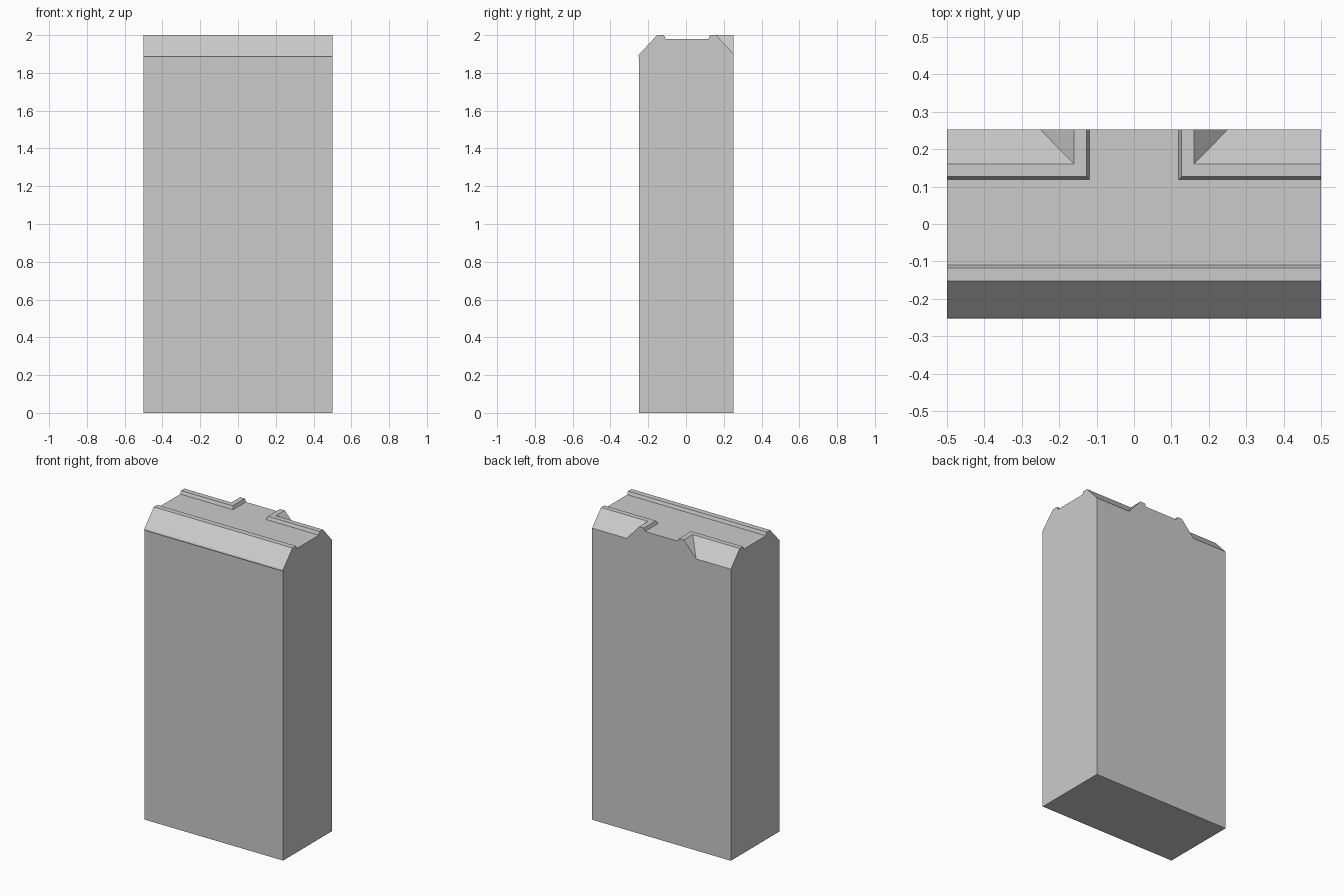
import bpy, bmesh

if "Cube" in bpy.data.objects:
    bpy.data.objects.remove(bpy.data.objects["Cube"])

HALF, BACK, FLOOR = 0.5, 0.252, 1.98

# Front cross-section (y, z): base, drip lip, sloped coping, ridge, walkway
front = [(-0.249, 0.0), (-0.249, 1.883), (-0.252, 1.888), (-0.249, 1.897),
         (-0.153, 2.0), (-0.117, 2.0), (-0.109, FLOOR)]
# Back parapet steps (inset, z), turning the corner into the side opening
parapet = [(0.119, FLOOR), (0.127, 2.0), (0.161, 2.0)]
EAVE_X, EAVE_Z = 0.25, 1.9

bm = bmesh.new()
cache = {}


def v(*co):
    if co not in cache:
        cache[co] = bm.verts.new(co)
    return cache[co]


def face(*pts):
    bm.faces.new([v(*p) for p in pts])


# Front wall and coping strips
inner = [(0.0, y, z) for y, z in front]
outer = [(HALF, y, z) for y, z in front]
for i in range(len(front) - 1):
    face(inner[i], outer[i], outer[i + 1], inner[i + 1])

# L-shaped back parapet strips
rows = [[(o, BACK, z), (o, o, z), (HALF, o, z)] for o, z in parapet]
for a, b in zip(rows, rows[1:]):
    for i in range(2):
        face(a[i], a[i + 1], b[i + 1], b[i])

# Mitred slope behind the parapet
top = rows[-1]
eave_in, eave_out = (EAVE_X, BACK, EAVE_Z), (HALF, BACK, EAVE_Z)
face(top[0], top[1], eave_in)
face(top[1], top[2], eave_out, eave_in)

# T-shaped walkway, end, back and bottom
mid_back, mid_base = (0.0, BACK, FLOOR), (0.0, BACK, 0.0)
base_out = (HALF, BACK, 0.0)
face(inner[-1], outer[-1], rows[0][2], rows[0][1], rows[0][0], mid_back)
face(*outer, *[r[2] for r in rows], eave_out, base_out)
face(mid_base, mid_back, *[r[0] for r in rows], eave_in, eave_out, base_out)
face(inner[0], outer[0], base_out, mid_base)
bmesh.ops.recalc_face_normals(bm, faces=bm.faces[:])

# Mirror to the other half, weld and merge coplanar faces
geom = bmesh.ops.duplicate(bm, geom=bm.verts[:] + bm.edges[:] + bm.faces[:])["geom"]
for g in geom:
    if isinstance(g, bmesh.types.BMVert):
        g.co.x *= -1
bmesh.ops.remove_doubles(bm, verts=bm.verts[:], dist=1e-5)
bmesh.ops.dissolve_limit(bm, angle_limit=0.01, verts=bm.verts[:], edges=bm.edges[:])
bmesh.ops.recalc_face_normals(bm, faces=bm.faces[:])

mesh = bpy.data.meshes.new("wall_section")
bm.to_mesh(mesh)
bm.free()
bpy.context.collection.objects.link(bpy.data.objects.new("wall_section", mesh))
